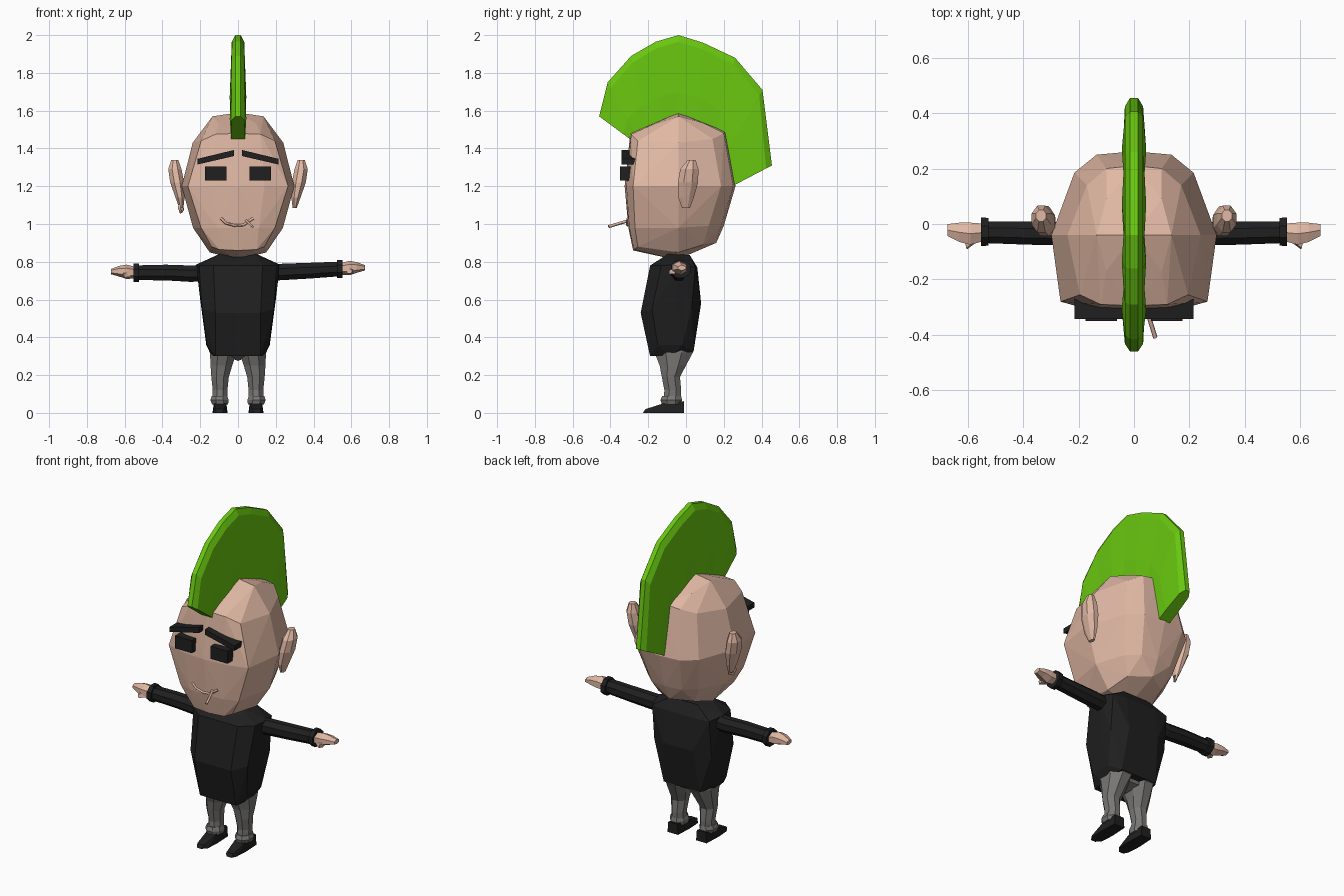
import bpy, bmesh, math
from mathutils import Vector

if "Cube" in bpy.data.objects:
    bpy.data.objects.remove(bpy.data.objects["Cube"])


def material(name, rgb):
    m = bpy.data.materials.new(name)
    m.diffuse_color = (*rgb, 1)
    m.use_nodes = True
    m.node_tree.nodes["Principled BSDF"].inputs["Base Color"].default_value = m.diffuse_color
    return m


SKIN = material("skin", (0.75, 0.48, 0.37))
BLACK = material("black cloth", (0.014, 0.014, 0.015))
GREY = material("grey cloth", (0.19, 0.185, 0.18))
GREEN = material("green hair", (0.14, 0.57, 0.005))


def finish(name, bm, mat):
    bmesh.ops.recalc_face_normals(bm, faces=bm.faces)
    me = bpy.data.meshes.new(name)
    bm.to_mesh(me)
    bm.free()
    me.materials.append(mat)
    ob = bpy.data.objects.new(name, me)
    bpy.context.collection.objects.link(ob)
    return ob


def hull(name, pts, mat, mirror=False, side=1):
    """Convex faceted body; mirror adds the other half of the points."""
    pts = [(x * side, y, z) for x, y, z in pts]
    if mirror:
        pts += [(-x, y, z) for x, y, z in pts if x]
    bm = bmesh.new()
    for p in pts:
        bm.verts.new(p)
    res = bmesh.ops.convex_hull(bm, input=bm.verts)
    loose = [v for v in bm.verts if not v.link_faces]
    bmesh.ops.delete(bm, geom=loose, context='VERTS')
    bmesh.ops.dissolve_limit(bm, angle_limit=0.02, verts=bm.verts, edges=bm.edges)
    return finish(name, bm, mat)


def loft(name, rings, mat, side=1, n=8, axis='z'):
    """Rings are (x, y, z, r1, r2), lying across the given axis."""
    bm = bmesh.new()
    loops = []
    for x, y, z, r1, r2 in rings:
        loop = []
        for i in range(n):
            a = 2 * math.pi * (i + 0.5) / n
            c, s = r1 * math.cos(a), r2 * math.sin(a)
            p = (x + c, y + s, z) if axis == 'z' else (x, y + c, z + s)
            loop.append(bm.verts.new((p[0] * side, p[1], p[2])))
        loops.append(loop)
    for a, b in zip(loops, loops[1:]):
        for i in range(n):
            j = (i + 1) % n
            bm.faces.new((a[i], a[j], b[j], b[i]))
    bm.faces.new(loops[0])
    bm.faces.new(loops[-1])
    return finish(name, bm, mat)


def rod(name, pts, r, mat):
    cu = bpy.data.curves.new(name, 'CURVE')
    cu.dimensions = '3D'
    cu.bevel_depth = r
    cu.bevel_resolution = 0
    cu.use_fill_caps = True
    sp = cu.splines.new('POLY')
    sp.points.add(len(pts) - 1)
    for p, q in zip(sp.points, pts):
        p.co = (*q, 1)
    cu.materials.append(mat)
    ob = bpy.data.objects.new(name, cu)
    bpy.context.collection.objects.link(ob)


def slab(name, outline, y0, y1, mat, side=1):
    hull(name, [(x, y, z) for x, z in outline for y in (y0, y1)], mat, side=side)


# Head: flattened front, rounded back
hull("head", [
    (0, -.04, 1.59), (.135, -.04, 1.57), (.1, -.17, 1.53), (.1, .09, 1.535),
    (0, -.295, 1.48), (.12, -.29, 1.475), (.195, -.255, 1.44), (.24, -.04, 1.43),
    (.17, .14, 1.45), (.1, .2, 1.48), (0, .21, 1.49),
    (0, -.325, 1.2), (.14, -.315, 1.2), (.265, -.28, 1.2), (.298, -.04, 1.2),
    (.215, .185, 1.2), (.135, .25, 1.2), (0, .262, 1.2),
    (0, -.305, .98), (.11, -.3, .98), (.195, -.27, .98), (.238, -.04, .98),
    (.17, .12, .99), (.1, .185, .99), (0, .2, .99),
    (0, -.28, .86), (.1, -.275, .865), (.14, -.255, .88), (.15, -.04, .85),
    (.12, .09, .89), (0, .16, .9), (0, -.05, .81)], SKIN, mirror=True)

# Mohawk: a fan with a bevelled rim
outer = [(-.46, 1.57), (-.415, 1.75), (-.29, 1.89), (-.16, 1.965), (-.04, 2.0),
         (.09, 1.96), (.26, 1.88), (.405, 1.71), (.455, 1.31)]
base = [(-.27, 1.43), (-.25, 1.45), (-.2, 1.48), (-.12, 1.5), (-.04, 1.52),
        (.06, 1.5), (.14, 1.43), (.19, 1.33), (.245, 1.2)]
bm = bmesh.new()
sections = []
for i, ((yo, zo), (yb, zb)) in enumerate(zip(outer, base)):
    o, b = Vector((yo, zo)), Vector((yb, zb))
    rim = o + (b - o).normalized() * .035
    w = .038 + .006 * (i % 2)
    half = [(.036, b), (w, b.lerp(rim, .4)), (.033, rim), (.014, o)]
    ring = [(x, p) for x, p in half] + [(-x, p) for x, p in reversed(half)]
    sections.append([bm.verts.new((x, p.x, p.y)) for x, p in ring])
for a, b in zip(sections, sections[1:]):
    for i in range(8):
        j = (i + 1) % 8
        bm.faces.new((a[i], a[j], b[j], b[i]))
bm.faces.new(sections[0])
bm.faces.new(sections[-1])
finish("mohawk", bm, GREEN)

# Torso: sweater wide at the shoulders, tapering to the hem
hull("sweater", [
    (.09, -.09, .845), (.09, .02, .835),
    (.13, -.19, .78), (.205, -.13, .78), (.222, -.04, .785), (.19, .05, .77),
    (.1, .06, .77), (.12, -.24, .53), (.19, -.18, .55), (.2, -.05, .6),
    (.19, .03, .56), (.1, .08, .58), (.12, -.19, .3), (.165, -.15, .36),
    (.168, -.02, .36), (.12, .04, .325), (.14, -.08, .3)], BLACK, mirror=True)

for s, label in ((1, "left"), (-1, "right")):
    dz = .005 * s
    # Face: ear, eye, brow
    loft(label + "_ear", [
        (.3, -.0, 1.085, .012, .022), (.307, .0, 1.14, .026, .045),
        (.322, .01, 1.22, .04, .058), (.334, .018, 1.29, .038, .052),
        (.335, .03, 1.34, .02, .022)], SKIN, s)
    slab(label + "_eye", [(.062, 1.23), (.175, 1.23), (.175, 1.305), (.062, 1.305)],
         -.35, -.27, BLACK, s)
    slab(label + "_brow", [(.02, 1.36), (.02, 1.392), (.215, 1.345), (.215, 1.315)],
         -.342, -.25, BLACK, s)

    # Arm: sleeve, cuff, hand and thumb
    loft(label + "_sleeve", [
        (.15, -.04, .742, .045, .047), (.25, -.035, .742 + dz, .046, .047),
        (.38, -.033, .748 + dz, .045, .045), (.54, -.03, .752 + 2 * dz, .042, .042)],
        BLACK, s, 8, 'x')
    zc = .752 + 2 * dz
    loft(label + "_cuff", [(.525, -.028, zc, .054, .052), (.552, -.028, zc, .056, .052)],
         BLACK, s, 8, 'x')
    loft(label + "_hand", [
        (.54, -.03, zc, .036, .03), (.59, -.035, zc + .005, .046, .038),
        (.63, -.03, zc + .008, .04, .028), (.672, -.022, zc + .006, .025, .014)],
        SKIN, s, 6, 'x')
    hull(label + "_thumb", [
        (.56, -.06, zc - .02), (.56, -.05, zc + .01), (.6, -.09, zc - .025),
        (.605, -.088, zc - .005), (.61, -.06, zc - .028), (.61, -.055, zc)], SKIN, side=s)

    # Leg: trouser, rolled cuff, shoe
    loft(label + "_trouser", [
        (.08, -.07, .4, .07, .1), (.078, -.065, .32, .076, .11),
        (.088, -.07, .25, .062, .075), (.095, -.08, .19, .05, .052),
        (.095, -.07, .12, .042, .048), (.095, -.075, .05, .042, .05)], GREY, s)
    loft(label + "_trouser_cuff", [
        (.095, -.078, .045, .046, .054), (.098, -.078, .068, .052, .062),
        (.098, -.076, .09, .044, .054)], GREY, s)
    hull(label + "_shoe", [
        (.06, -.2, 0), (.085, -.228, 0), (.115, -.228, 0), (.13, -.2, 0),
        (.075, -.215, .02), (.12, -.215, .02), (.055, -.12, 0), (.135, -.12, 0),
        (.062, -.12, .05), (.128, -.12, .05), (.06, -.01, 0), (.13, -.01, 0),
        (.065, -.01, .062), (.125, -.01, .062)], BLACK, side=s)

# Seat of the trousers joining the legs
hull("trouser_seat", [(.1, -.15, .4), (.1, .03, .38), (.06, -.13, .3), (.06, .0, .3),
                      (0, -.07, .275)], GREY, mirror=True)

# Crooked smile, cigarette and earring
rod("mouth", [(-.09, -.306, 1.03), (-.065, -.308, 1.005), (-.02, -.31, .992),
              (.03, -.31, .995), (.08, -.308, 1.03)], .007, SKIN)
rod("cigarette", [(.04, -.29, 1.022), (.077, -.41, .986)], .008, SKIN)
rod("earring", [(-.3, -.01, 1.12), (-.312, -.022, 1.09), (-.303, -.015, 1.062),
                (-.295, .01, 1.075), (-.3, .01, 1.12)], .009, SKIN)
